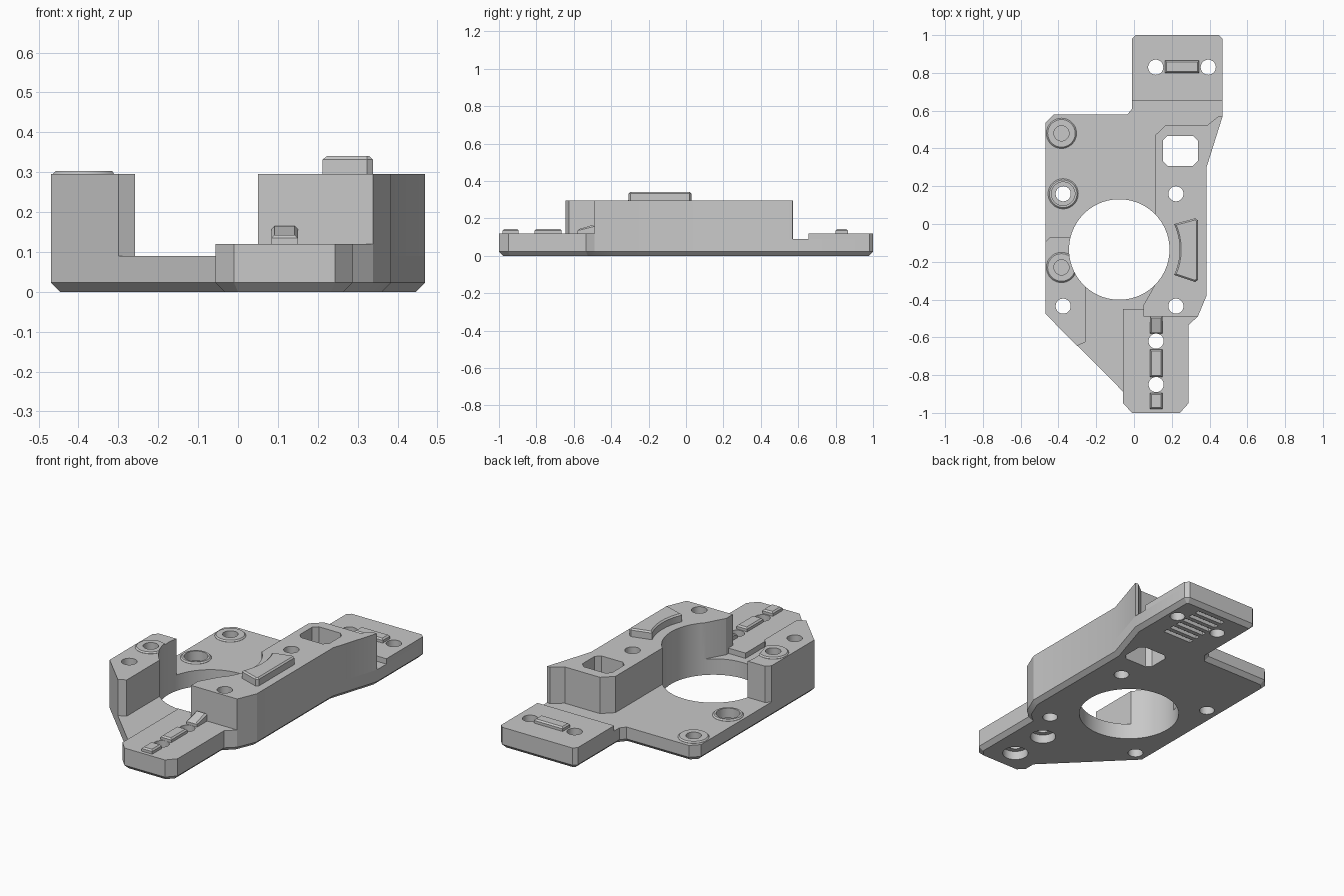
import bpy, bmesh
from math import sin, cos, pi, asin
from mathutils import Vector

if "Cube" in bpy.data.objects:
    bpy.data.objects.remove(bpy.data.objects["Cube"])

grey = bpy.data.materials.new("plain_grey")
grey.use_nodes = True
grey.diffuse_color = (0.58, 0.58, 0.58, 1)
grey.node_tree.nodes["Principled BSDF"].inputs["Base Color"].default_value = grey.diffuse_color


def inset(poly, d):
    """Move every edge of a counter-clockwise outline inwards by d."""
    pts = [Vector(p) for p in poly]
    out = []
    for i, p in enumerate(pts):
        a = (p - pts[i - 1]).normalized()
        b = (pts[(i + 1) % len(pts)] - p).normalized()
        na, nb = Vector((-a.y, a.x)), Vector((-b.y, b.x))
        out.append(p + (na + nb) * d / (1 + na.dot(nb)))
    return out


def add_prism(bm, poly, z0, z1, bottom=0, top=0):
    """Extruded outline with optional chamfers along its lower and upper rim."""
    levels = [(z0, bottom)]
    if bottom:
        levels.append((z0 + bottom, 0))
    if top:
        levels.append((z1 - top, 0))
    levels.append((z1, top))
    rings = [[bm.verts.new((*p, z)) for p in (inset(poly, d) if d else poly)] for z, d in levels]
    for lo, hi in zip(rings, rings[1:]):
        for i in range(len(poly)):
            bm.faces.new((lo[i - 1], lo[i], hi[i], hi[i - 1]))
    bm.faces.new(rings[0][::-1])
    bm.faces.new(rings[-1])


def build(name, *prisms):
    bm = bmesh.new()
    for p in prisms:
        add_prism(bm, *p)
    bmesh.ops.recalc_face_normals(bm, faces=bm.faces)
    mesh = bpy.data.meshes.new(name)
    bm.to_mesh(mesh)
    bm.free()
    mesh.materials.append(grey)
    obj = bpy.data.objects.new(name, mesh)
    bpy.context.collection.objects.link(obj)
    return obj


def circle(x, y, r, n=40):
    return [(x + r * cos(2 * pi * i / n), y + r * sin(2 * pi * i / n)) for i in range(n)]


def rect(x0, x1, y0, y1, c=0.0):
    """Rectangle, with cut corners when c is given."""
    if not c:
        return [(x0, y0), (x1, y0), (x1, y1), (x0, y1)]
    return [(x0 + c, y0), (x1 - c, y0), (x1, y0 + c), (x1, y1 - c),
            (x1 - c, y1), (x0 + c, y1), (x0, y1 - c), (x0, y0 + c)]


PLATE, TAB, TALL = 0.09, 0.12, 0.295
BORE = (-0.078, -0.135)

# Base plate with chamfered underside
base = build("base_plate", ([
    (-0.469, -0.476), (-0.057, -0.888), (-0.057, -0.95), (-0.01, -1), (0.243, -1), (0.288, -0.95),
    (0.288, -0.535), (0.338, -0.49), (0.384, -0.38), (0.384, 0.3), (0.469, 0.57), (0.469, 0.98),
    (0.449, 1), (0.01, 1), (-0.01, 0.98), (-0.01, 0.61), (-0.035, 0.58), (-0.425, 0.58),
    (-0.469, 0.535)], 0, PLATE, 0.023))

# Mounting tabs at both ends
back_tab = build("back_tab", ([
    (-0.01, 0.655), (0.469, 0.655), (0.469, 0.98), (0.449, 1), (0.01, 1), (-0.01, 0.98)], PLATE, TAB))
front_tab = build("front_tab", ([
    (-0.057, -0.95), (-0.01, -1), (0.243, -1), (0.288, -0.95), (0.288, -0.535), (0.338, -0.49),
    (0.05, -0.49), (0.05, -0.45), (-0.057, -0.45)], PLATE, TAB))

# Tall blocks on both sides of the bore
tall_block = build("tall_block", ([
    (0.05, -0.49), (0.338, -0.49), (0.384, -0.38), (0.384, 0.3), (0.469, 0.57), (0.45, 0.572),
    (0.39, 0.525), (0.17, 0.525), (0.112, 0.47), (0.112, -0.32), (0.05, -0.43)], PLATE, TALL))
side_block = build("side_block", ([
    (-0.469, -0.476), (-0.3, -0.645), (-0.258, -0.625), (-0.258, -0.07), (-0.445, -0.07),
    (-0.469, -0.095)], PLATE, TALL))

# Raised screw bosses
bosses = [build(name, (circle(x, y, 0.08), z, z + 0.008, 0, 0.007)) for name, x, y, z in (
    ("back_boss", -0.384, 0.48, PLATE),
    ("middle_boss", -0.375, 0.16, PLATE),
    ("front_boss", -0.384, -0.23, TALL))]

# Curved locating pad, concave towards the bore
arc = [(BORE[0] + 0.32 * cos(t), BORE[1] + 0.32 * sin(t))
       for t in (asin(0.42) * (1 - i / 6) for i in range(13))]
pad = build("curved_pad", (arc + [(0.324, -0.307), (0.338, -0.297), (0.338, 0.02), (0.324, 0.03)],
                           TALL, 0.34, 0, 0.008))

# Small locating keys on the tabs
keys = [build("back_key", (rect(0.165, 0.345, 0.8, 0.865), TAB, 0.143, 0, 0.008))]
for name, y0, y1 in (("front_key", -0.98, -0.895), ("middle_key", -0.81, -0.665),
                     ("inner_key", -0.58, -0.49)):
    keys.append(build(name, (rect(0.084, 0.15, y0, y1), TAB, 0.143, 0, 0.008)))
inner = keys[-1].data
for v in inner.vertices:
    if v.co.z > TAB + 0.01 and v.co.y > -0.51:
        v.co.z += 0.022

# Cutters: bore, window, through holes and blind holes
round_holes = [(0.222, 0.16), (0.222, -0.435), (-0.375, -0.435), (-0.375, 0.16),
               (0.115, 0.83), (0.393, 0.83), (0.117, -0.62), (0.117, -0.85)]
through = [(circle(x, y, 0.04), -0.1, 0.5) for x, y in round_holes]
through.append((circle(*BORE, 0.266, 96), -0.1, 0.5))
through.append((rect(0.153, 0.338, 0.308, 0.467, 0.025), -0.1, 0.5))
through += [(circle(-0.384, 0.48, 0.04), 0.04, 0.5), (circle(-0.384, -0.23, 0.04), 0.2, 0.5)]
# Wide recesses around some holes, and belt slots on the underside
recess = [(circle(-0.375, 0.16, 0.062), 0.045, 0.5)]
recess += [(circle(0.117, y, 0.068), -0.1, 0.05) for y in (-0.62, -0.85)]
recess += [(rect(0.163, 0.345, y, y + 0.027), -0.1, 0.02) for y in (0.66 + 0.052 * i for i in range(6))]
cutters = [build("hole_cutter", *through), build("recess_cutter", *recess)]

solids = [base, back_tab, front_tab, tall_block, side_block, *bosses, *keys]
for obj in solids:
    for cutter in cutters:
        mod = obj.modifiers.new("cut", "BOOLEAN")
        mod.operation = "DIFFERENCE"
        mod.solver = "EXACT"
        mod.object = cutter
deps = bpy.context.evaluated_depsgraph_get()
cut_meshes = [bpy.data.meshes.new_from_object(o.evaluated_get(deps)) for o in solids]
for obj, mesh in zip(solids, cut_meshes):
    obj.modifiers.clear()
    obj.data = mesh
for cutter in cutters:
    bpy.data.objects.remove(cutter)

# Smooth round walls, keep edges sharp
bpy.ops.object.select_all(action="DESELECT")
for obj in solids + [pad]:
    obj.select_set(True)
bpy.context.view_layer.objects.active = base
bpy.ops.object.shade_smooth_by_angle(angle=pi / 9)
